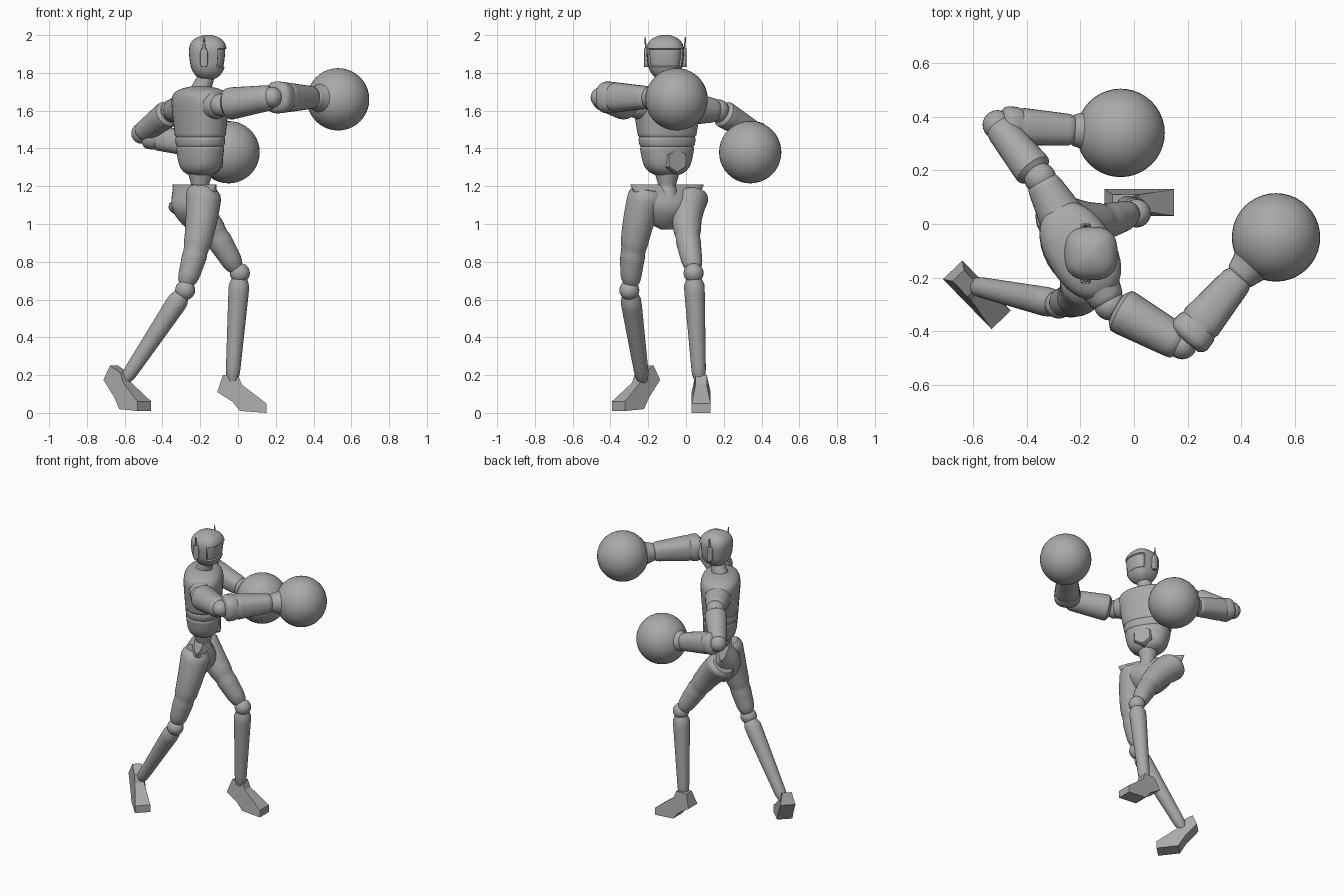
import bpy
import bmesh
import math
from mathutils import Vector

# Remove the default cube only
default_cube = bpy.data.objects.get("Cube")
if default_cube:
    bpy.data.objects.remove(default_cube, do_unlink=True)

# Single body colour
GREY = (.4, .4, .4, 1)
grey = bpy.data.materials.new("plain_grey")
grey.use_nodes = True
grey.diffuse_color = GREY
grey.node_tree.nodes["Principled BSDF"].inputs["Base Color"].default_value = GREY

X_AXIS, Y_AXIS, UP = Vector((1, 0, 0)), Vector((0, 1, 0)), Vector((0, 0, 1))
TWIST = Vector((-.5, .86, 0))      # direction across the shoulders and hips
FRONT = TWIST.cross(UP)            # direction the chest faces
STRAIGHT = Vector()


def finish(name, bm, angle=40):
    """Turn a bmesh into a named, shaded object."""
    bmesh.ops.recalc_face_normals(bm, faces=bm.faces)
    mesh = bpy.data.meshes.new(name)
    bm.to_mesh(mesh)
    bm.free()
    mesh.materials.append(grey)
    part = bpy.data.objects.new(name, mesh)
    bpy.context.collection.objects.link(part)
    bpy.ops.object.select_all(action='DESELECT')
    part.select_set(True)
    bpy.context.view_layer.objects.active = part
    bpy.ops.object.shade_smooth_by_angle(angle=math.radians(angle))


def rounded(value, power):
    """Squarer version of a sine or cosine."""
    return math.copysign(abs(value) ** (2 / power), value)


def cap(t, sharpness, floor):
    """Close a shape towards both ends."""
    return math.sqrt(max(floor, 1 - abs(2 * t - 1) ** sharpness))


def blend(a, b, t):
    return a + (b - a) * t


def sweep_mesh(start, end, girth, across, steps=16, sides=28, power=2, bend=STRAIGHT):
    """Sweep superellipse rings from start to end; girth(t) gives both radii."""
    bm = bmesh.new()
    axis = (end - start).normalized()
    u = (across - axis * across.dot(axis)).normalized()
    v = axis.cross(u)
    rings = []
    for i in range(steps + 1):
        t = i / steps
        centre = start.lerp(end, t) + bend * math.sin(math.pi * t)
        wide, deep = girth(t)
        ring = []
        for k in range(sides):
            a = math.tau * k / sides
            ring.append(bm.verts.new(centre + u * wide * rounded(math.cos(a), power)
                                     + v * deep * rounded(math.sin(a), power)))
        rings.append(ring)
    for low, high in zip(rings, rings[1:]):
        for k in range(sides):
            n = (k + 1) % sides
            bm.faces.new((low[k], low[n], high[n], high[k]))
    bm.faces.new(rings[0][::-1])
    bm.faces.new(rings[-1])
    return bm


def sweep(name, start, end, girth, across=UP, **options):
    finish(name, sweep_mesh(start, end, girth, across, **options))


def taper(first, last, curve=1, groove=None):
    """Round limb section with softened ends and an optional seam."""
    def girth(t):
        r = blend(first, last, t ** curve) * cap(t, 20, .5)
        if groove and abs(t - groove) < .04:
            r *= .94
        return r, r
    return girth


def ball(name, centre, radius, segments=24):
    bm = bmesh.new()
    bmesh.ops.create_uvsphere(bm, u_segments=segments, v_segments=segments // 2, radius=radius)
    bmesh.ops.translate(bm, verts=bm.verts, vec=centre)
    finish(name, bm)


def foot(name, origin, heading, lift):
    """Extrude the side profile of a heeled boot, narrow around the ankle."""
    profile = [(-.11, .11), (-.08, .2), (0, .2), (.02, .15), (.15, .05),
               (.15, 0), (.01, .01), (-.03, .06)]
    forward = heading.normalized()
    side = UP.cross(forward)
    bm = bmesh.new()
    walls = []
    for sign in (-1, 1):
        wall = []
        for along, height in profile:
            raised = height + lift * max(0, -along)
            width = .03 if height > .12 else .05
            wall.append(bm.verts.new(origin + forward * along + UP * raised + side * sign * width))
        walls.append(wall)
    for k in range(len(profile)):
        n = (k + 1) % len(profile)
        bm.faces.new((walls[0][k], walls[0][n], walls[1][n], walls[1][k]))
    for wall in walls:
        bm.faces.new(wall)
    finish(name, bm, 25)


# Head with an inset visor
def head_girth(t):
    r = blend(.085, .11, t) * cap(t, 3, .05)
    return r, r


head = Vector((-.16, -.11, 2))
bm = sweep_mesh(head - UP * .24, head, head_girth, Y_AXIS, steps=24, power=2.7)
bm.normal_update()
visor = [f for f in bm.faces
         if f.normal.x > .45 and 1.83 < f.calc_center_median().z < 1.93]
bmesh.ops.inset_region(bm, faces=visor, thickness=.005, depth=-.008)
finish("head_with_visor", bm, 35)

# Ear pads and antennas, mirrored about the head
for sign, label in ((-1, "right"), (1, "left")):
    ear = head + Y_AXIS * sign * .1 - X_AXIS * .02
    sweep(label + "_ear_pad", ear - UP * .17, ear - UP * .07,
          lambda t: (.02 * cap(t, 6, .3), .012), X_AXIS, power=4)
    sweep(label + "_antenna", ear - UP * .1, ear + Y_AXIS * sign * .007 - UP * .01,
          lambda t: (blend(.012, .003, t), blend(.006, .003, t)), X_AXIS, sides=8)


# Torso, one ring per hundredth of height, with two seams
def torso_girth(t):
    closing = cap(t, 8, .06)
    if any(abs(t - seam) < .01 for seam in (1 / 3, .44)):
        closing *= .96
    return blend(.12, .21, t) * closing, blend(.1, .135, t) * closing


spine = Vector((-.2, -.1, 0))
sweep("torso", spine + UP * 1.25, spine + UP * 1.73, torso_girth, TWIST,
      steps=48, sides=36, power=2.3)
sweep("neck", spine + UP * 1.7, head - UP * .2, taper(.055, .04))
sweep("neck_core", spine + UP * 1.7, head - UP * .2, lambda t: (.04, .04), TWIST)
sweep("waist", spine + UP * 1.1, spine + UP * 1.3,
      lambda t: [.045 + .03 * abs(2 * t - 1)] * 2, TWIST)

# Hexagonal belly plate
belly = spine + UP * 1.335
sweep("belly_plate", belly + FRONT * .06, belly + FRONT * .11,
      lambda t: [.07 - .01 * t ** 4] * 2, sides=6)

# Pelvis widening into flared hips
hips = spine - X_AXIS * .03
sweep("pelvis", hips + UP * .97, hips + UP * 1.21,
      lambda t: (blend(.03, .225, t ** .6), .03 + .075 * math.sin(math.pi * t)), TWIST)

# Joint positions for each side
POSE = {
    "right": dict(shoulder=(-.09, -.3, 1.63), elbow=(.18, -.45, 1.67), wrist=(.4, -.19, 1.67),
                  glove=(.53, -.05, 1.66), hip=(-.18, -.2, 1.19), knee=(-.28, -.3, .65),
                  ankle=(-.6, -.23, .17), thigh_bend=(.02, -.02, 0),
                  sole=(-.6, -.25, .01), heading=(.7, -.72, 0), lift=.5, build=1.1),
    "left": dict(shoulder=(-.35, .17, 1.6), elbow=(-.51, .37, 1.48), wrist=(-.22, .35, 1.41),
                 glove=(-.05, .34, 1.38), hip=(-.31, .03, 1.15), knee=(.01, .04, .74),
                 ankle=(-.03, .07, .17), thigh_bend=(0, -.03, .04),
                 sole=(0, .08, 0), heading=(1, 0, 0), lift=0, build=.93),
}

for side, pose in POSE.items():
    at = {key: Vector(value) for key, value in pose.items() if isinstance(value, tuple)}
    build = pose["build"]

    # Arm
    sweep(side + "_shoulder_socket", spine + UP * 1.62, at["shoulder"], taper(.11, .06))
    ball(side + "_shoulder", at["shoulder"], .06)
    sweep(side + "_upper_arm", at["shoulder"].lerp(at["elbow"], .1),
          at["elbow"], taper(.08 * build, .06 * build))
    ball(side + "_elbow", at["elbow"], .055)
    sweep(side + "_forearm", at["elbow"].lerp(at["wrist"], .05), at["wrist"],
          taper(.08 * build, .058, groove=.25), steps=24, power=2.5)
    sweep(side + "_cuff", at["wrist"].lerp(at["elbow"], .05),
          at["wrist"].lerp(at["glove"], .6), taper(.058, .11, curve=1.5))
    ball(side + "_glove", at["glove"], .165, 40)

    # Leg
    sweep(side + "_thigh", at["hip"], at["knee"].lerp(at["hip"], .05),
          taper(.1, .052, groove=.65), TWIST, steps=24, bend=at["thigh_bend"])
    ball(side + "_knee", at["knee"], .053)
    sweep(side + "_shin", at["knee"].lerp(at["ankle"], .05), at["ankle"], taper(.057, .036), TWIST)
    foot(side + "_foot", at["sole"], at["heading"], pose["lift"])
